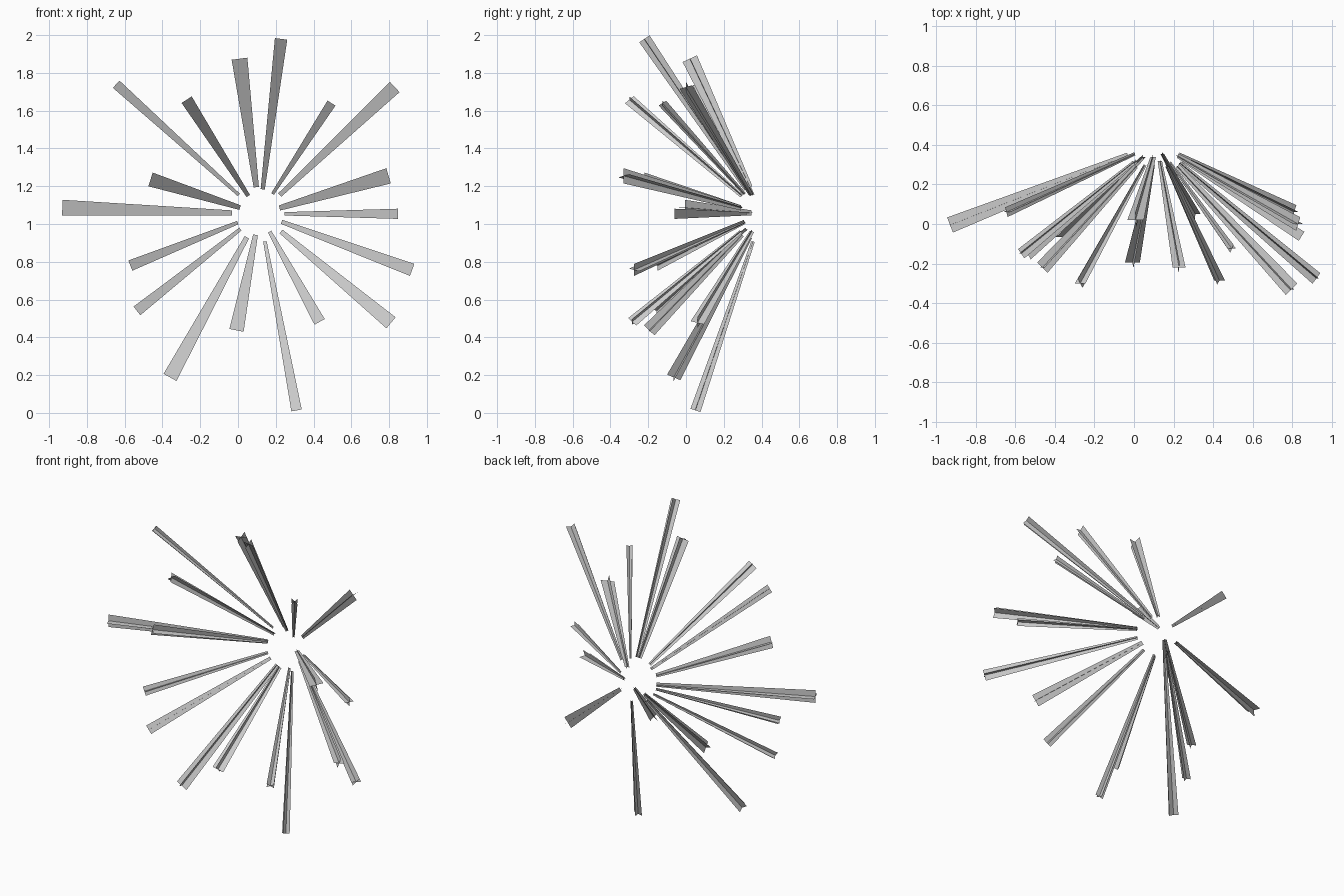
import bpy
from mathutils import Vector

APEX = Vector((0.115, 0.405, 1.054))  # point all streaks radiate from
GAP = 0.157                           # empty radius around that point

# outer end x, y, z, outer width
RAYS = [
    (0.228, -0.22, 1.98, 0.066),
    (0.008, 0.02, 1.875, 0.084),
    (-0.645, 0.06, 1.74, 0.052),
    (-0.272, -0.30, 1.658, 0.064),
    (-0.463, -0.22, 1.236, 0.076),
    (-0.93, -0.005, 1.087, 0.082),
    (-0.57, -0.15, 0.78, 0.058),
    (-0.535, -0.155, 0.54, 0.058),
    (-0.36, -0.065, 0.188, 0.078),
    (-0.008, -0.195, 0.437, 0.077),
    (0.31, 0.05, 0.013, 0.056),
    (0.432, -0.285, 0.482, 0.062),
    (0.81, 0.06, 0.477, 0.076),
    (0.922, -0.275, 0.757, 0.068),
    (0.847, -0.062, 1.054, 0.054),
    (0.797, -0.33, 1.255, 0.084),
    (0.83, 0.0, 1.725, 0.074),
    (0.495, -0.125, 1.64, 0.050),
]


def make_streak(index, x, y, z, width):
    """Two crossed tapering blades along one radial line."""
    end = Vector((x, y, z))
    d = (end - APEX).normalized()
    start = APEX + d * GAP
    side = d.cross(Vector((0, 1, 0))).normalized()
    up = d.cross(side)
    verts, faces = [], []
    for w in (side, up):
        n = len(verts)
        inner, outer = w * width * 0.165, w * width * 0.5
        verts += [start - inner, start + inner, end + outer, end - outer]
        faces.append((n, n + 1, n + 2, n + 3))
    mesh = bpy.data.meshes.new("streak")
    mesh.from_pydata(verts, [], faces)
    obj = bpy.data.objects.new(f"burst_streak_{index:02d}", mesh)
    bpy.context.collection.objects.link(obj)


# Ring of streaks
for i, ray in enumerate(RAYS, 1):
    make_streak(i, *ray)
